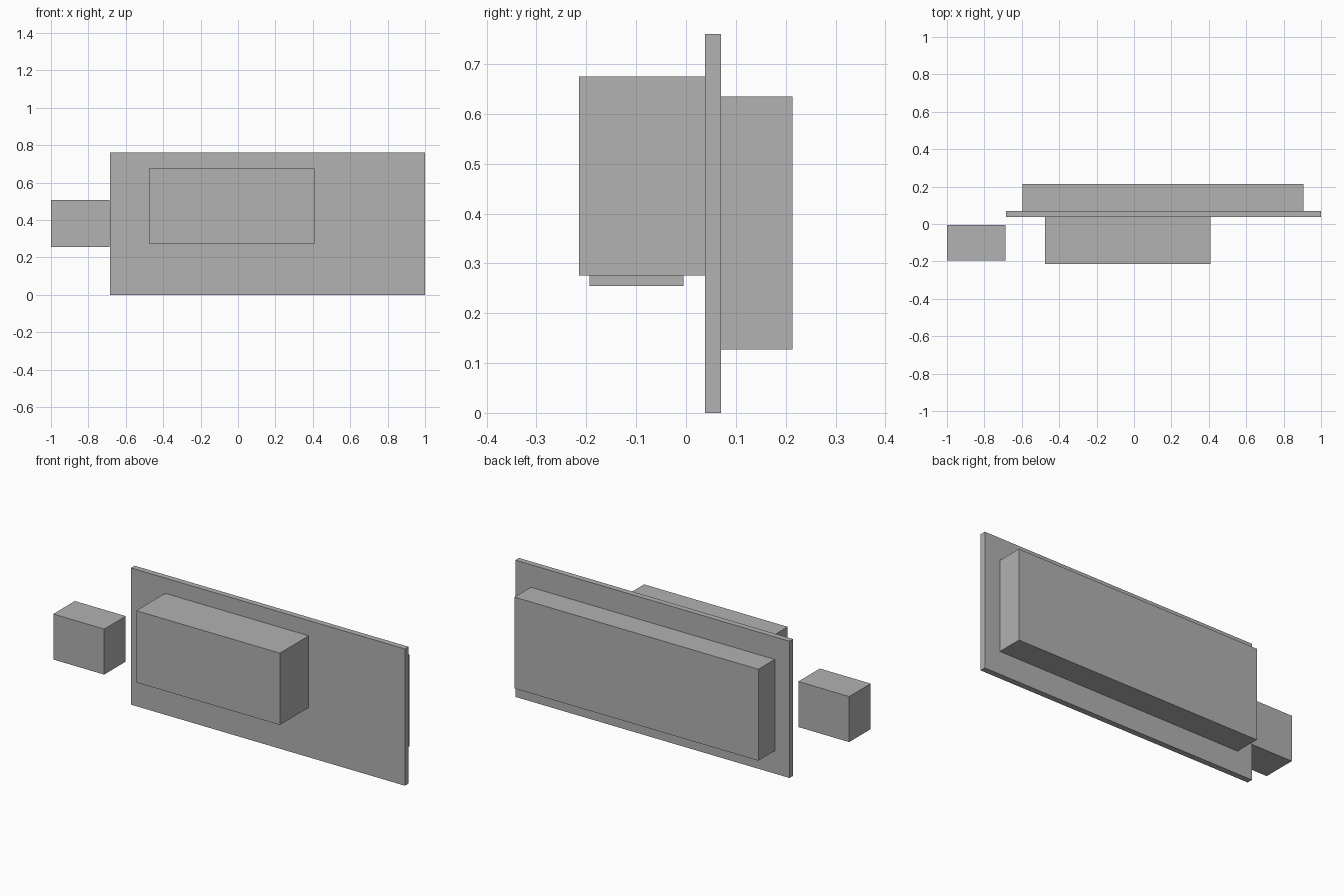
import bpy
import bmesh
from mathutils import Vector

default = bpy.data.objects.get("Cube")
if default:
    bpy.data.objects.remove(default, do_unlink=True)

GREY = (0.445, 0.445, 0.445, 1.0)
grey = bpy.data.materials.new("plain_grey")
grey.use_nodes = True
grey.diffuse_color = GREY
grey.node_tree.nodes["Principled BSDF"].inputs["Base Color"].default_value = GREY


def box(name, low, high):
    """Axis-aligned block between two opposite corners."""
    low, high = Vector(low), Vector(high)
    bm = bmesh.new()
    bmesh.ops.create_cube(bm, size=1)
    bmesh.ops.scale(bm, vec=high - low, verts=bm.verts)
    mesh = bpy.data.meshes.new(name)
    bm.to_mesh(mesh)
    bm.free()
    mesh.materials.append(grey)
    obj = bpy.data.objects.new(name, mesh)
    obj.location = (low + high) / 2
    bpy.context.collection.objects.link(obj)
    return obj


# Shared faces of the thin upright panel
panel_front, panel_back, panel_right = 0.038, 0.07, -0.685

# Thin upright panel
box("panel", (panel_right, panel_front, 0), (1, panel_back, 0.76))
# Block standing out from the front of the panel
box("front_block", (-0.475, -0.215, 0.276), (0.408, panel_front, 0.675))
# Wide slab on the back of the panel
box("back_slab", (-0.595, panel_back, 0.127), (0.905, 0.214, 0.635))
# Separate small block beside the panel
box("side_block", (-1, -0.194, 0.255), (panel_right - 0.002, -0.005, 0.508))
